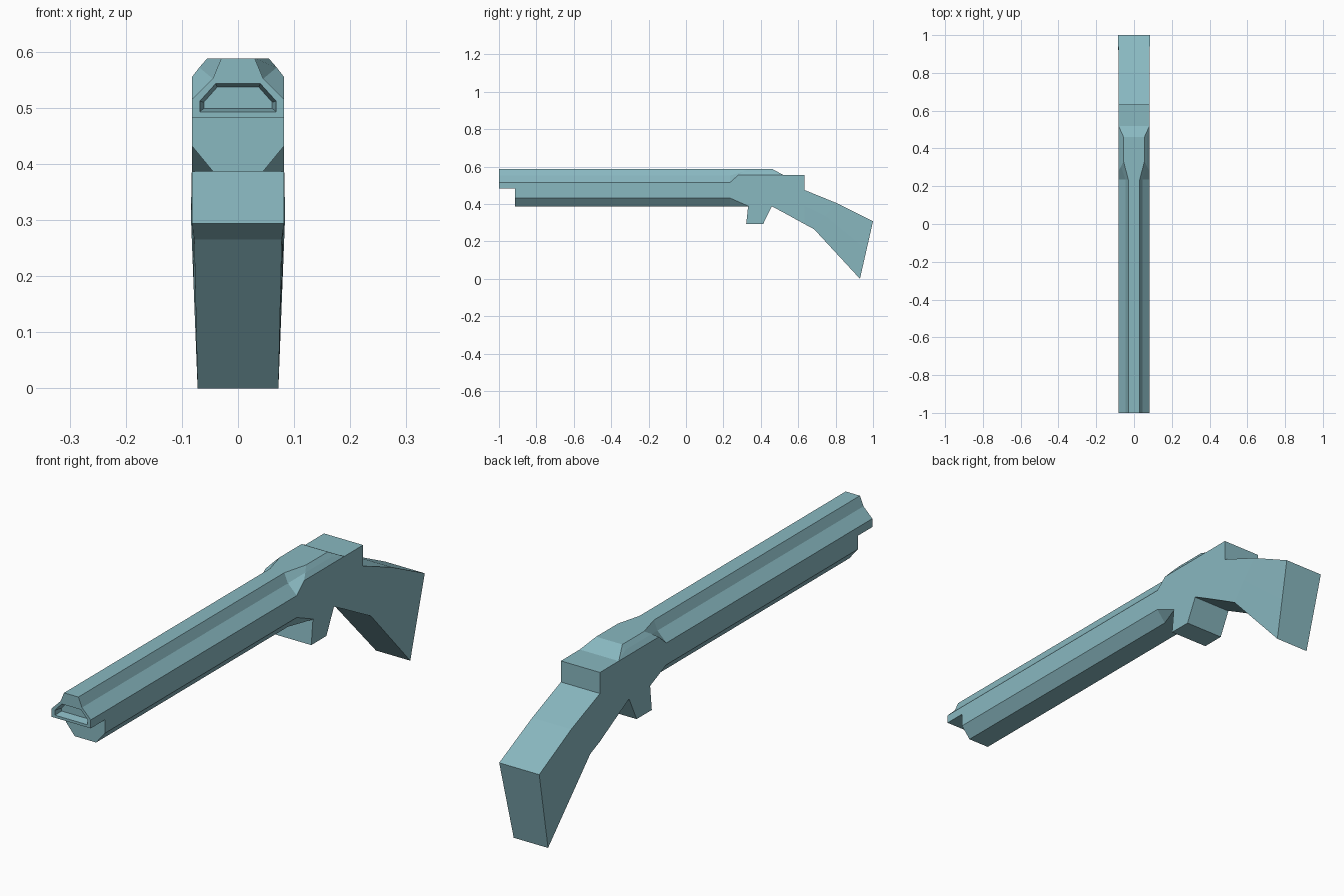
import bpy, bmesh

if "Cube" in bpy.data.objects:
    bpy.data.objects.remove(bpy.data.objects["Cube"])

paint = bpy.data.materials.new("teal_paint")
paint.diffuse_color = (0.25, 0.48, 0.53, 1)
paint.use_nodes = True
paint.node_tree.nodes["Principled BSDF"].inputs["Base Color"].default_value = paint.diffuse_color


def loft(name, sections, start=True, end=True):
    """Skin mirrored half-sections of (x, y, z) points running from top to bottom."""
    bm = bmesh.new()
    rings = []
    for half in sections:
        pts = list(half) + [(-x, y, z) for x, y, z in reversed(half)]
        rings.append([bm.verts.new(p) for p in pts])
    for a, b in zip(rings, rings[1:]):
        for i in range(len(a)):
            j = (i + 1) % len(a)
            bm.faces.new((a[i], a[j], b[j], b[i]))
    if start:
        bm.faces.new(rings[0])
    if end:
        bm.faces.new(rings[-1][::-1])
    bmesh.ops.remove_doubles(bm, verts=bm.verts, dist=1e-4)
    bmesh.ops.recalc_face_normals(bm, faces=bm.faces)
    mesh = bpy.data.meshes.new(name)
    bm.to_mesh(mesh)
    bm.free()
    mesh.materials.append(paint)
    obj = bpy.data.objects.new(name, mesh)
    bpy.context.collection.objects.link(obj)
    return obj


W = 0.082  # half width of the body


def at(y, profile):
    return [(x, y, z) for x, z in profile]


# Barrel: ridged top, chamfered fore-end that stops short of the muzzle
upper = [(0.03, 0.588), (0.045, 0.552), (W, 0.515), (W, 0.483)]
full = upper + [(W, 0.432), (0.045, 0.387)]
short = upper + [(W, 0.483)] * 2
barrel_end = at(0.235, full)
barrel = loft("barrel", [at(-1, short), at(-0.915, short), at(-0.915, full), barrel_end])

# Muzzle slot: shallow tapered recess
outer = [(0.04, 0.543), (0.068, 0.512), (0.068, 0.493)]
inner = [(0.037, 0.537), (0.061, 0.51), (0.061, 0.499)]
cutter = loft("muzzle_slot_cutter", [at(-1.02, outer), at(-1, outer), at(-0.97, inner)])
cutter.hide_render = True
cutter.hide_set(True)
cut = barrel.modifiers.new("muzzle_slot", 'BOOLEAN')
cut.operation = 'DIFFERENCE'
cut.solver = 'EXACT'
cut.object = cutter

# Receiver: flares out from the barrel, drops to a flat rear with a step
flare = [(0.055, 0.33, 0.588), (0.069, 0.305, 0.572), (W, 0.28, 0.555),
         (W, 0.3, 0.485), (W, 0.335, 0.388), (W, 0.335, 0.387)]
hump = at(0.46, [(0.055, 0.588), (0.069, 0.572), (W, 0.555),
                 (W, 0.485), (W, 0.43), (W, 0.387)])
slope = at(0.52, [(W, 0.555)] * 3 + [(W, 0.48), (W, 0.42), (W, 0.355)])
rear = at(0.633, [(W, 0.555)] * 3 + [(W, 0.475), (W, 0.39), (W, 0.293)])
step = at(0.633, [(W, 0.475)] * 4 + [(W, 0.39), (W, 0.293)])
loft("receiver", [barrel_end, flare, hump, slope, rear, step], start=False, end=False)

# Stock: bends down and narrows slightly toward the lower edge
loft("stock", [
    [(W, 0.633, 0.475), (W, 0.633, 0.39), (W, 0.633, 0.293)],
    [(W, 0.805, 0.405), (W, 0.745, 0.335), (0.078, 0.685, 0.265)],
    [(0.084, 1.0, 0.308), (0.078, 0.965, 0.154), (0.072, 0.93, 0.0)],
], start=False)

# Trigger block under the receiver
loft("trigger_block", [
    [(W, 0.332, 0.387), (W, 0.322, 0.294)],
    [(W, 0.458, 0.387), (W, 0.413, 0.294)],
])
